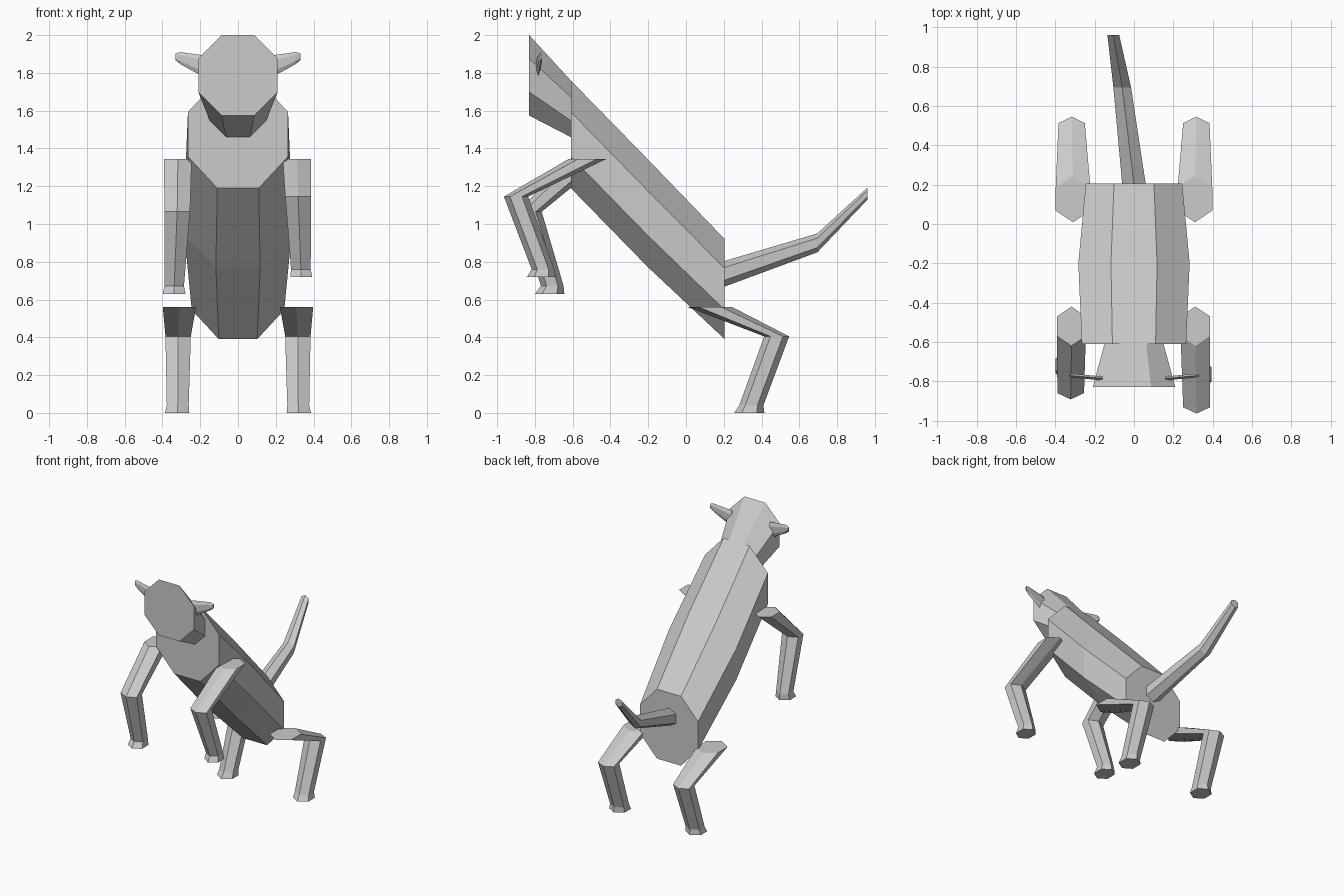
import bpy, bmesh
from math import sin, cos, pi
from mathutils import Vector

cube = bpy.data.objects.get("Cube")
if cube:
    bpy.data.objects.remove(cube, do_unlink=True)

grey = bpy.data.materials.new("light_grey")
grey.use_nodes = True
colour = (0.6, 0.6, 0.6, 1)
grey.diffuse_color = colour
grey.node_tree.nodes["Principled BSDF"].inputs["Base Color"].default_value = colour

X, Y, Z = Vector((1, 0, 0)), Vector((0, 1, 0)), Vector((0, 0, 1))


def ring(sides, centre, u, v, ru, rv):
    """Polygon in the plane of u and v, with half sizes ru and rv."""
    shift = 0.5 if sides == 8 else 0
    angles = [2 * pi * (i + shift) / sides for i in range(sides)]
    wide = max(sin(a) for a in angles)
    tall = max(cos(a) for a in angles)
    return [Vector(centre) + u * ru * sin(a) / wide + v * rv * cos(a) / tall
            for a in angles]


def loft(name, rings):
    """Flat-shaded skin through the rings, capped at both ends."""
    bm = bmesh.new()
    loops = [[bm.verts.new(p) for p in r] for r in rings]
    n = len(loops[0])
    for a, b in zip(loops, loops[1:]):
        for i in range(n):
            j = (i + 1) % n
            bm.faces.new((a[i], a[j], b[j], b[i]))
    bm.faces.new(loops[0])
    bm.faces.new(loops[-1])
    bmesh.ops.recalc_face_normals(bm, faces=bm.faces)
    mesh = bpy.data.meshes.new(name)
    bm.to_mesh(mesh)
    bm.free()
    mesh.materials.append(grey)
    obj = bpy.data.objects.new(name, mesh)
    bpy.context.collection.objects.link(obj)


# Body and head: upright eight-sided sections (y, z, half width, half height)
body = [(-0.61, 1.475, 0.265, 0.285), (-0.20, 1.055, 0.283, 0.285),
        (0.205, 0.655, 0.245, 0.265)]
head = [(-0.83, 1.787, 0.21, 0.213), (-0.61, 1.61, 0.15, 0.15)]
for name, sections in (("body", body), ("head", head)):
    loft(name, [ring(8, (0, y, z), X, Z, w, h) for y, z, w, h in sections])

# Tail: upright six-sided sections bending up and to one side
tail = [(0, 0.2, 0.735, 0.06, 0.068), (-0.06, 0.695, 0.90, 0.045, 0.05),
        (-0.105, 0.96, 1.16, 0.03, 0.032)]
loft("tail", [ring(6, (x, y, z), X, Z, w, h) for x, y, z, w, h in tail])

# Legs: level six-sided sections (x, y, z, half width, half depth)
front_left = [(0.312, -0.52, 1.345, 0.075, 0.1), (0.318, -0.90, 1.145, 0.068, 0.064),
              (0.333, -0.757, 0.76, 0.052, 0.06), (0.335, -0.765, 0.72, 0.058, 0.076)]
front_right = [(0.318, -0.52, 1.345, 0.073, 0.1), (0.322, -0.828, 1.065, 0.068, 0.064),
               (0.338, -0.708, 0.672, 0.052, 0.06), (0.338, -0.722, 0.63, 0.06, 0.078)]
hind = [(0.31, 0.127, 0.56, 0.088, 0.118), (0.317, 0.48, 0.405, 0.067, 0.066),
        (0.319, 0.346, 0.04, 0.058, 0.064), (0.322, 0.335, 0, 0.064, 0.08)]
for name, side, leg in (("front_left_leg", 1, front_left),
                        ("front_right_leg", -1, front_right),
                        ("hind_left_leg", 1, hind), ("hind_right_leg", -1, hind)):
    loft(name, [ring(6, (side * x, y, z), X, Y, w, d) for x, y, z, w, d in leg])

# Ears: thin tapering horns pointing sideways
ear = [(0.16, -0.785, 1.828, 0.01, 0.062), (0.305, -0.772, 1.878, 0.01, 0.032),
       (0.33, -0.768, 1.885, 0.006, 0.018)]
for name, side in (("left_ear", 1), ("right_ear", -1)):
    loft(name, [ring(6, (side * x, y, z), Y, Z, t, h) for x, y, z, t, h in ear])
